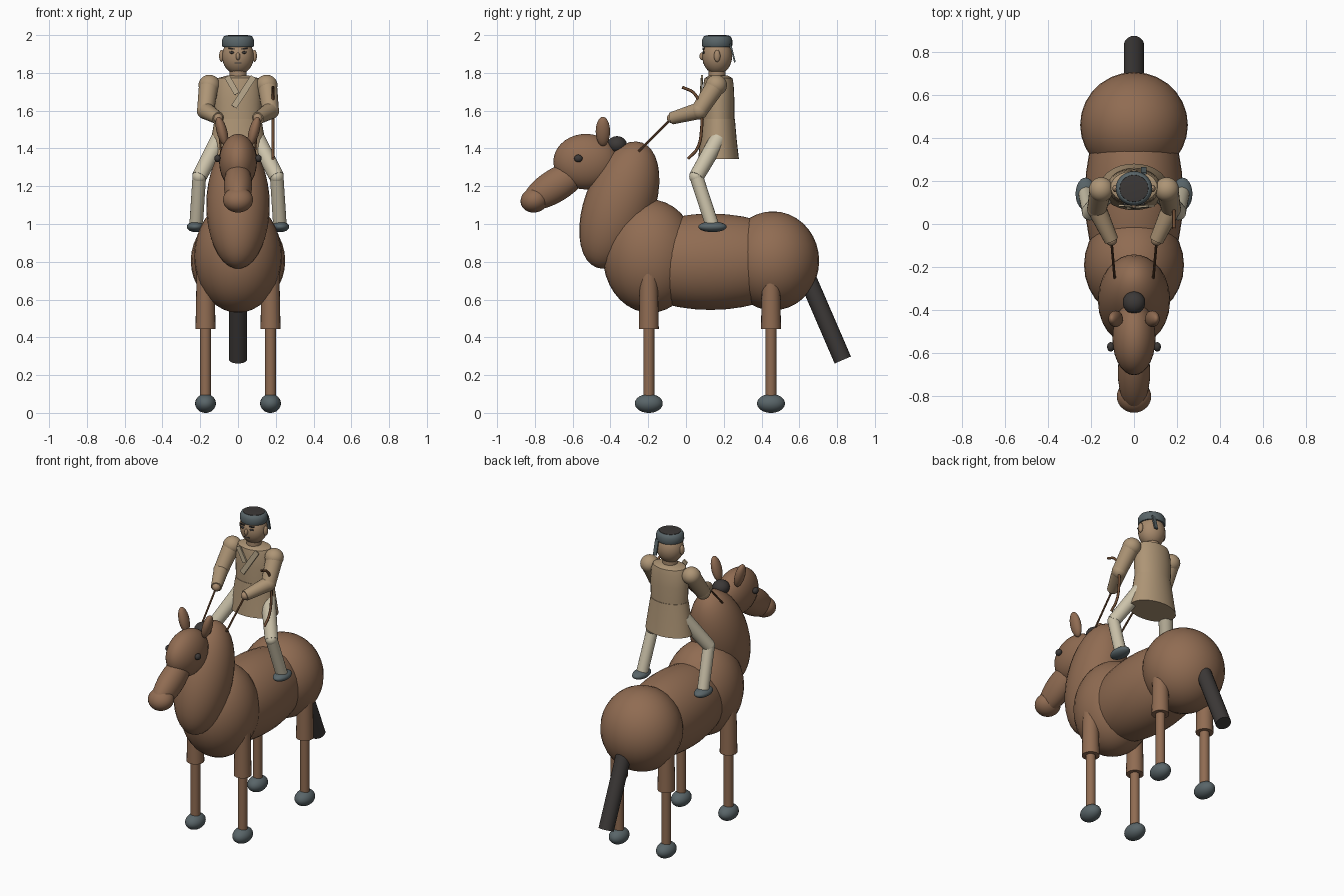
import bpy, bmesh, math
from mathutils import Vector

cube = bpy.data.objects.get("Cube")
if cube:
    bpy.data.objects.remove(cube, do_unlink=True)


def material(name, rgb):
    m = bpy.data.materials.new(name)
    m.use_nodes = True
    colour = (*rgb, 1)
    m.diffuse_color = colour
    node = next(n for n in m.node_tree.nodes if n.type == 'BSDF_PRINCIPLED')
    node.inputs["Base Color"].default_value = colour
    node.inputs["Roughness"].default_value = 0.8
    return m


COAT = material("brown coat", (.28, .15, .085))
DARK = material("dark hair", (.045, .04, .038))
SLATE = material("slate", (.10, .13, .14))
CLOTH = material("tan cloth", (.42, .30, .18))
SKIN = material("skin", (.38, .25, .15))
LINEN = material("linen", (.60, .54, .40))
LAPEL = material("pale lapel", (.48, .39, .26))
WOOD = material("wood", (.16, .075, .035))


def finish(bm, name, mat):
    bmesh.ops.recalc_face_normals(bm, faces=bm.faces)
    me = bpy.data.meshes.new(name)
    bm.to_mesh(me)
    bm.free()
    me.materials.append(mat)
    ob = bpy.data.objects.new(name, me)
    bpy.context.collection.objects.link(ob)
    bpy.ops.object.select_all(action='DESELECT')
    ob.select_set(True)
    bpy.context.view_layer.objects.active = ob
    bpy.ops.object.shade_smooth_by_angle(angle=math.radians(35))
    return ob


def ball(name, mat, loc, size, tilt=(0, 0, 0)):
    """Ellipsoid with given half sizes and tilt in degrees."""
    bm = bmesh.new()
    bmesh.ops.create_uvsphere(bm, u_segments=28, v_segments=18, radius=1)
    ob = finish(bm, name, mat)
    ob.location, ob.scale = loc, size
    ob.rotation_euler = [math.radians(a) for a in tilt]
    return ob


def rod(name, mat, a, b, r1, r2=None, sides=20):
    """Straight, optionally tapered, limb from a to b."""
    a, b = Vector(a), Vector(b)
    bm = bmesh.new()
    bmesh.ops.create_cone(bm, cap_ends=True, segments=sides, radius1=r1,
                          radius2=r1 if r2 is None else r2, depth=(b - a).length)
    ob = finish(bm, name, mat)
    ob.location = (a + b) / 2
    ob.rotation_euler = (b - a).to_track_quat('Z', 'Y').to_euler()
    return ob


def loft(name, mat, rings, y, sides=28):
    """Stack of elliptical rings given as (z, half width, half depth)."""
    bm = bmesh.new()
    rows = []
    for z, rx, ry in rings:
        angles = [math.tau * i / sides for i in range(sides)]
        rows.append([bm.verts.new((rx * math.cos(t), y + ry * math.sin(t), z)) for t in angles])
    for lo, hi in zip(rows, rows[1:]):
        for i in range(sides):
            j = (i + 1) % sides
            bm.faces.new((lo[i], lo[j], hi[j], hi[i]))
    bm.faces.new(rows[0])
    bm.faces.new(rows[-1])
    return finish(bm, name, mat)


def plate(name, mat, loc, size, tilt=(0, 0, 0)):
    bm = bmesh.new()
    bmesh.ops.create_cube(bm, size=1)
    bmesh.ops.scale(bm, vec=size, verts=bm.verts)
    ob = finish(bm, name, mat)
    ob.location = loc
    ob.rotation_euler = [math.radians(a) for a in tilt]
    return ob


# Horse body, neck and head
ball("horse_barrel", COAT, (0, .13, .80), (.228, .50, .255))
ball("horse_chest", COAT, (0, -.19, .83), (.232, .25, .30))
ball("horse_rump", COAT, (0, .46, .805), (.25, .245, .262))
ball("horse_neck", COAT, (0, -.353, 1.10), (.168, .186, .352), (-20, 0, 0))
ball("horse_head", COAT, (0, -.53, 1.33), (.10, .172, .147))
ball("horse_snout", COAT, (0, -.69, 1.205), (.075, .20, .088), (32, 0, 0))
ball("horse_muzzle", COAT, (0, -.80, 1.128), (.08, .077, .066), (20, 0, 0))
ball("horse_forelock", DARK, (0, -.365, 1.42), (.052, .052, .045))
rod("horse_tail", DARK, (0, .64, .72), (0, .83, .28), .047)

for side, s in (("left", 1), ("right", -1)):
    # Horse ears, eyes and legs
    ball(f"horse_{side}_ear", COAT, (s * .085, -.44, 1.49), (.028, .038, .08), (0, s * 15, 0))
    ball(f"horse_{side}_eye", DARK, (s * .108, -.57, 1.347), (.017, .022, .02))
    for end, y in (("front", -.197), ("rear", .45)):
        name = f"{end}_{side}"
        x = s * .172
        rod(name + "_upper_leg", COAT, (x, y, .445), (x, y, .80), .053, .046)
        rod(name + "_lower_leg", COAT, (x, y, .06), (x, y, .46), .029)
        ball(name + "_hoof", SLATE, (x, y, .05), (.055, .074, .05))

    # Rider legs and boots
    knee = (s * .205, .055, 1.25)
    rod(f"rider_{side}_thigh", LINEN, (s * .10, .17, 1.45), knee, .045, .04)
    ball(f"rider_{side}_knee", LINEN, knee, (.037, .038, .038))
    rod(f"rider_{side}_calf", LINEN, knee, (s * .222, .14, .99), .036)
    ball(f"rider_{side}_boot", SLATE, (s * .225, .14, .985), (.046, .075, .028))

    # Rider arms and reins
    elbow = (s * .172, .07, 1.60)
    wrist = (s * .105, -.075, 1.56)
    ball(f"rider_{side}_shoulder", CLOTH, (s * .152, .16, 1.735), (.057, .057, .055))
    rod(f"rider_{side}_upper_arm", CLOTH, (s * .155, .16, 1.735), elbow, .052, .045)
    ball(f"rider_{side}_elbow", CLOTH, elbow, (.046, .046, .046))
    rod(f"rider_{side}_forearm", CLOTH, elbow, wrist, .045, .033)
    ball(f"rider_{side}_hand", SKIN, wrist, (.026, .026, .026))
    rod(f"{side}_rein", WOOD, wrist, (s * .09, -.25, 1.385), .006, sides=8)

    # Rider ears, eyes and brows
    ball(f"rider_{side}_ear", SKIN, (s * .087, .165, 1.89), (.013, .017, .032))
    ball(f"rider_{side}_eye", DARK, (s * .033, .094, 1.908), (.013, .007, .007))
    plate(f"rider_{side}_brow", DARK, (s * .034, .093, 1.928), (.034, .009, .007), (0, -s * 8, 0))

# Rider robe
loft("robe_skirt", CLOTH, [(1.345, .158, .108), (1.45, .142, .096), (1.555, .124, .087)], .172)
loft("robe_top", CLOTH, [(1.55, .122, .084), (1.66, .126, .084), (1.74, .120, .08),
                         (1.772, .108, .074), (1.785, .06, .05)], .172)
plate("lapel_outer", LAPEL, (.03, .079, 1.70), (.032, .01, .19), (-3, 33, 0))
plate("lapel_inner", LAPEL, (-.032, .083, 1.735), (.03, .01, .105), (-3, -30, 0))

# Rider head and headband
rod("rider_neck", SKIN, (0, .165, 1.76), (0, .165, 1.83), .045)
ball("rider_head", SKIN, (0, .165, 1.888), (.084, .079, .096))
ball("rider_nose", SKIN, (0, .085, 1.888), (.011, .014, .02))
plate("rider_mouth", DARK, (0, .095, 1.852), (.036, .009, .006))
loft("headband", SLATE, [(1.937, .080, .077), (1.945, .085, .080), (1.975, .085, .080),
                         (1.992, .076, .072), (1.996, .07, .066)], .165)
loft("rider_hair", DARK, [(1.99, .069, .065), (1.998, .066, .062), (2.0, .045, .042)], .165)
plate("headband_tie", SLATE, (.045, .247, 1.905), (.024, .009, .10), (14, 0, 0))

# Bow slung at the side
curve = bpy.data.curves.new("bow", 'CURVE')
curve.dimensions = '3D'
curve.bevel_depth = .008
curve.bevel_resolution = 2
path = [(-.02, 1.725), (.045, 1.69), (.078, 1.60), (.082, 1.50), (.06, 1.40), (.01, 1.345)]
spline = curve.splines.new('BEZIER')
spline.bezier_points.add(len(path) - 1)
for p, (y, z) in zip(spline.bezier_points, path):
    p.co = (.185, y, z)
    p.handle_left_type = p.handle_right_type = 'AUTO'
curve.materials.append(WOOD)
bow = bpy.data.objects.new("bow", curve)
bpy.context.collection.objects.link(bow)
